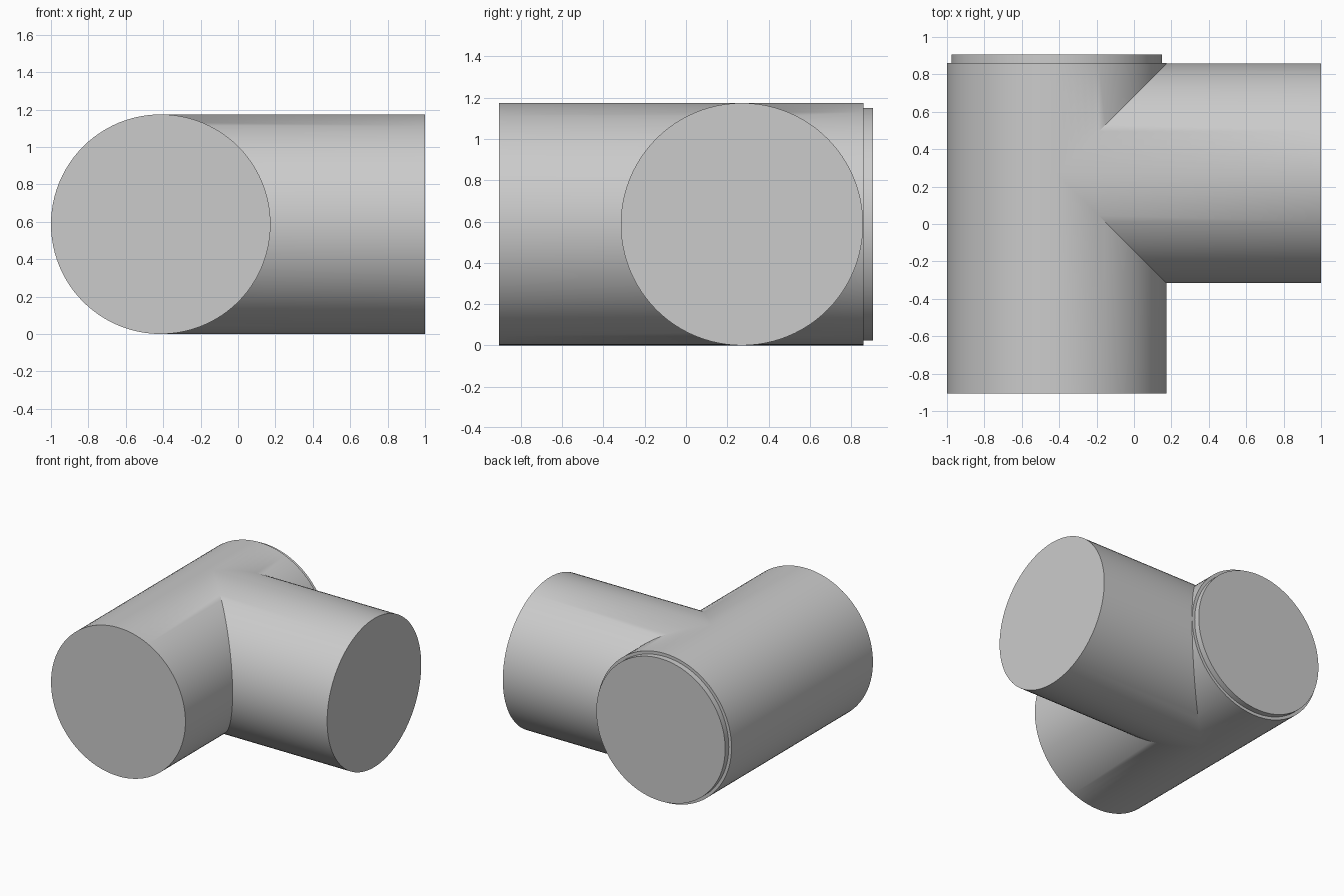
import bpy, bmesh, math

if "Cube" in bpy.data.objects:
    bpy.data.objects.remove(bpy.data.objects["Cube"], do_unlink=True)

# Shared dimensions
R = 0.587               # pipe radius
LIP_R = 0.563           # radius of the stepped back end
AX, CZ = -0.413, R      # axis of the straight run
BY = 0.271              # y of the branch axis
FRONT, BACK, LIP, SIDE = -0.905, 0.86, 0.905, 1.0
N = 96

grey = bpy.data.materials.new("pipe grey")
grey.use_nodes = True
colour = (0.6, 0.6, 0.6, 1)
grey.diffuse_color = colour
grey.node_tree.nodes["Principled BSDF"].inputs["Base Color"].default_value = colour

bm = bmesh.new()
circle = [(math.cos(2 * math.pi * k / N), math.sin(2 * math.pi * k / N)) for k in range(N)]


def ring(place):
    return [bm.verts.new(place(c, s)) for c, s in circle]


def bridge(a, b):
    for k in range(N):
        j = (k + 1) % N
        bm.faces.new((a[k], a[j], b[j], b[k]))


def run_ring(y, radius=R):
    return ring(lambda c, s: (AX + radius * c, y, CZ + radius * s))


def seam_ring(side):
    # Mitre where two equal pipes meet; collapses to a line on the far half
    return ring(lambda c, s: (AX + R * c, BY + side * R * max(0, c), CZ + R * s))


# Straight run on both sides of the junction
front_end, back_end = run_ring(FRONT), run_ring(BACK)
seam_front, seam_back = seam_ring(-1), seam_ring(1)
bridge(front_end, seam_front)
bridge(seam_back, back_end)

# Stepped back end
lip_base, lip_end = run_ring(BACK, LIP_R), run_ring(LIP, LIP_R)
bridge(back_end, lip_base)
bridge(lip_base, lip_end)

# Side branch, starting on the mitre
branch_start = ring(lambda c, s: (AX + R * abs(c), BY + R * c, CZ + R * s))
branch_end = ring(lambda c, s: (SIDE, BY + R * c, CZ + R * s))
bridge(branch_start, branch_end)

# Flat end caps
for end in (front_end, lip_end, branch_end):
    bm.faces.new(end)

bmesh.ops.remove_doubles(bm, verts=bm.verts, dist=0.0001)
bmesh.ops.recalc_face_normals(bm, faces=bm.faces)
mesh = bpy.data.meshes.new("pipe_tee")
bm.to_mesh(mesh)
bm.free()
mesh.materials.append(grey)

tee = bpy.data.objects.new("pipe_tee", mesh)
bpy.context.collection.objects.link(tee)
bpy.ops.object.select_all(action="DESELECT")
tee.select_set(True)
bpy.context.view_layer.objects.active = tee
bpy.ops.object.shade_smooth_by_angle(angle=math.radians(30))
